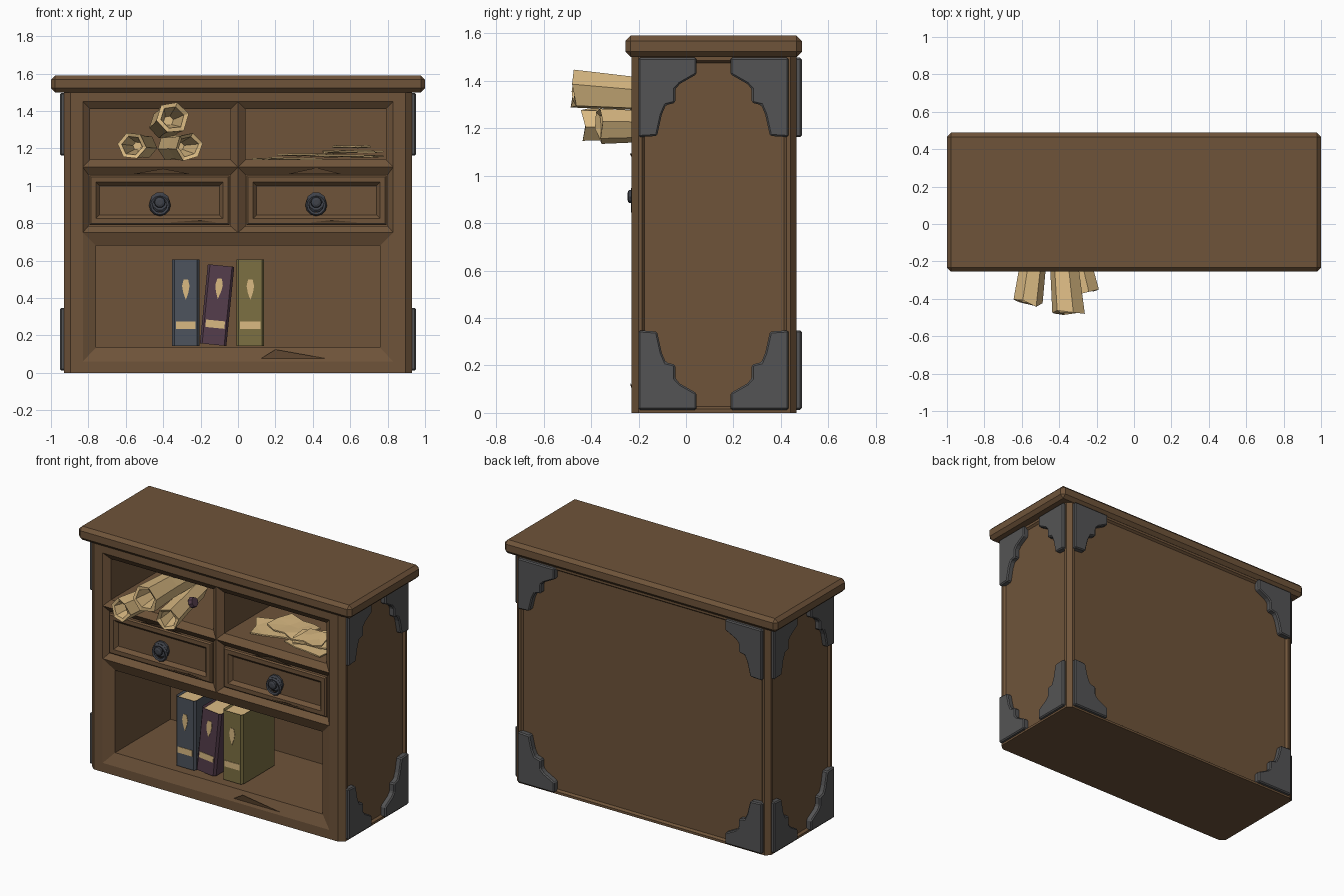
import bpy, bmesh, math, random
from mathutils import Vector, Matrix

if "Cube" in bpy.data.objects:
    bpy.data.objects.remove(bpy.data.objects["Cube"])

random.seed(4)


def mat(name, r, g, b):
    m = bpy.data.materials.new(name)
    m.diffuse_color = (r, g, b, 1)
    m.use_nodes = True
    m.node_tree.nodes["Principled BSDF"].inputs["Base Color"].default_value = m.diffuse_color
    return m


WOOD = mat("brown wood", .158, .088, .042)
IRON = mat("dark iron", .088, .088, .09)
KNOB = mat("blue grey metal", .05, .055, .068)
PAPER = mat("tan parchment", .70, .49, .225)
BLUE = mat("slate blue cloth", .075, .088, .11)
PLUM = mat("plum cloth", .09, .047, .072)
OLIVE = mat("olive cloth", .20, .16, .055)


def finish(name, bm, *mats, recalc=True, matrix=None):
    if recalc:
        bmesh.ops.recalc_face_normals(bm, faces=bm.faces)
    if matrix:
        bm.transform(matrix)
    me = bpy.data.meshes.new(name)
    bm.to_mesh(me)
    bm.free()
    for m in mats:
        me.materials.append(m)
    ob = bpy.data.objects.new(name, me)
    bpy.context.collection.objects.link(ob)
    return ob


def bevel(ob, width):
    m = ob.modifiers.new("bevel", "BEVEL")
    m.width, m.segments = width, 1
    return ob


def prism(pts, vec, bm=None):
    """Extrude a flat polygon of 3D points along vec."""
    bm = bm or bmesh.new()
    a = [bm.verts.new(p) for p in pts]
    b = [bm.verts.new(Vector(p) + Vector(vec)) for p in pts]
    n = len(pts)
    bm.faces.new(a[::-1])
    bm.faces.new(b)
    for i in range(n):
        j = (i + 1) % n
        bm.faces.new((a[i], a[j], b[j], b[i]))
    return bm


def skin(bm, rings, cap=True):
    """Bridge successive point rings and cap the last one."""
    vs = [[bm.verts.new(p) for p in r] for r in rings]
    for a, b in zip(vs, vs[1:]):
        for i in range(len(a)):
            j = (i + 1) % len(a)
            bm.faces.new((a[i], a[j], b[j], b[i]))
    if cap:
        bm.faces.new(vs[-1])


def rect(x0, x1, z0, z1, y, inset=0):
    x0, x1, z0, z1 = x0 + inset, x1 - inset, z0 + inset, z1 - inset
    return [(x0, y, z0), (x1, y, z0), (x1, y, z1), (x0, y, z1)]


# Cabinet carcass: chamfered posts, recessed side and back panels, framed front
bm = bmesh.new()
plan = [(-.895, -.23), (.895, -.23), (.93, -.2), (.93, .44),
        (.9, .465), (-.9, .465), (-.93, .44), (-.93, -.2)]
lo = [bm.verts.new((x, y, 0)) for x, y in plan]
hi = [bm.verts.new((x, y, 1.5)) for x, y in plan]
bm.faces.new(lo[::-1])
bm.faces.new(hi)
panels = []
for i in range(1, 8):
    j = (i + 1) % 8
    f = bm.faces.new((lo[i], lo[j], hi[j], hi[i]))
    if i in (2, 4, 6):
        panels.append(f)
bm.normal_update()
bmesh.ops.inset_individual(bm, faces=panels, thickness=.022, depth=0)
bmesh.ops.inset_individual(bm, faces=panels, thickness=.015, depth=-.014)
skin(bm, [rect(-.895, .895, 0, 1.5, -.23), rect(-.83, .83, .06, 1.45, -.23)], cap=False)


def cell(outer, inner, back):
    skin(bm, [rect(*outer, -.23), rect(*inner, -.2), rect(*inner, back)])


cell((-.83, .83, .06, .75), (-.76, .76, .135, .68), .38)
for s in (-1, 1):
    def side(a, b):
        return (min(s * a, s * b), max(s * a, s * b))
    cell(side(0, .83) + (1.10, 1.45), side(.04, .79) + (1.14, 1.41), .38)
    cell(side(0, .83) + (.75, 1.10), side(.04, .80) + (.785, 1.06), -.16)
finish("cabinet_body", bm, WOOD, recalc=False)

# Table top slab
bm = prism([(-1, -.255, 1.5), (1, -.255, 1.5), (1, .488, 1.5), (-1, .488, 1.5)], (0, 0, .09))
bevel(finish("top_slab", bm, WOOD), .022)

# Drawer fronts with sunk panels, and knobs
for s, tag in ((-1, "left"), (1, "right")):
    a, b = sorted((s * .045, s * .795))
    r = (a, b, .79, 1.055)
    bm = bmesh.new()
    skin(bm, [rect(*r, -.15), rect(*r, -.21), rect(*r, -.218, .008),
              rect(*r, -.218, .035), rect(*r, -.196, .055)])
    finish("drawer_front_" + tag, bm, WOOD, recalc=False)

    cx = s * .418
    bm = bmesh.new()
    prof = [(.055, -.19), (.055, -.21), (.042, -.218), (.022, -.214),
            (.02, -.222), (.03, -.232), (.027, -.242), (.014, -.247)]
    skin(bm, [[(cx + q * math.cos(t * math.pi / 5), y, .912 + q * math.sin(t * math.pi / 5))
               for t in range(10)] for q, y in prof])
    finish("drawer_knob_" + tag, bm, KNOB)
    bpy.ops.mesh.primitive_torus_add(major_segments=12, minor_segments=5, major_radius=.047,
                                     minor_radius=.011, location=(cx, -.222, .896),
                                     rotation=(math.pi / 2, 0, 0))
    ob = bpy.context.object
    ob.name = "pull_ring_" + tag
    ob.data.materials.append(KNOB)


# Splintered edges on the rails
def splinter(x0, x1, xm, z, h, y=-.222):
    bm = bmesh.new()
    p = [bm.verts.new(v) for v in ((x0, y, z), (x1, y, z), (xm, y - .014, z + h), (xm, y + .03, z))]
    for t in ((0, 1, 2), (0, 2, 3), (1, 3, 2), (0, 3, 1)):
        bm.faces.new([p[k] for k in t])
    finish("wood_splinter", bm, WOOD)


for args in ((.26, .56, .42, 1.062, .035), (-.57, -.25, -.4, 1.062, .03), (-.5, -.05, -.2, .795, .022, -.213),
             (.3, .75, .5, .795, .022, -.213), (.12, .48, .2, .075, .05)):
    splinter(*args)

# Stepped iron corner brackets: u runs along the face, v along the height
STEP = [(0, 0), (.245, 0), (.245, .07), (.175, .11), (.155, .132), (.155, .19),
        (.115, .2), (.098, .24), (.078, .33), (0, .335)]
for top in (0, 1):
    def zz(v):
        return 1.497 - v if top else .013 + v
    for s in (-1, 1):
        for back in (0, 1):
            pts = [(s * .905, .432 - u if back else -.2 + u, zz(v)) for u, v in STEP]
            bevel(finish("side_bracket", prism(pts, (s * .046, 0, 0)), IRON), .007)
        pts = [(s * (.895 - u * 1.1), .44, zz(v)) for u, v in STEP]
        bevel(finish("back_bracket", prism(pts, (0, .048, 0)), IRON), .007)


# Books: cloth covers, sunk page blocks, pale band and emblem on the spine
def book(name, cloth, x, w, h, tilt=0, lift=0):
    h2, f, d = w / 2, -.155, .335
    M = Matrix.Translation((x, 0, .145 + lift)) @ Matrix.Rotation(tilt, 4, 'Y')
    bm = prism([(-h2 + .012, f, 0), (h2 - .012, f, 0), (h2, f + .015, 0), (h2, f + d, 0),
                (-h2, f + d, 0), (-h2, f + .015, 0)], (0, 0, h))
    bmesh.ops.recalc_face_normals(bm, faces=bm.faces)
    pages = [q for q in bm.faces if abs(q.normal.z) > .9 or q.normal.y > .9]
    bmesh.ops.inset_individual(bm, faces=pages, thickness=.01, depth=-.012)
    for q in pages:
        q.material_index = 1
    finish(name, bm, cloth, PAPER, matrix=M)
    b = h2 - .02
    bm = prism(rect(-b, b, .09, .13, f + .002), (0, -.005, 0))
    prism([(u, f + .002, v) for u, v in ((0, .245), (.014, .285), (.02, .32), (.012, .355),
           (-.012, .355), (-.02, .32), (-.014, .285))], (0, -.005, 0), bm)
    finish(name + "_spine_marks", bm, PAPER, matrix=M)


book("blue_book", BLUE, -.279, .146, .46)
book("plum_book", PLUM, -.133, .142, .425, .1, .006)
book("olive_book", OLIVE, .066, .148, .46)


# Rolled parchments: irregular six-sided tubes with hollow ends
def scroll(name, front, back, r):
    front, back = Vector(front), Vector(back)
    ax = (back - front).normalized()
    rx = ax.cross(Vector((0, 0, 1))).normalized()
    rz = rx.cross(ax)
    wob = [random.uniform(.88, 1.06) for _ in range(6)]
    turn = random.uniform(0, 1)

    def ring(t, q, uneven=0):
        c = front.lerp(back, t)
        return [c + ax * random.uniform(0, uneven) + q * wob[k] *
                (math.cos(k * math.pi / 3 + turn) * rx + math.sin(k * math.pi / 3 + turn) * rz)
                for k in range(6)]
    bm = bmesh.new()
    c0 = ring(.55, r * .3)
    skin(bm, [c0, ring(1, r * .62), ring(1, r * .88), ring(.5, r * .87),
              ring(0, r, .03), ring(.02, r * .72, .02), ring(.45, r * .3)])
    finish(name, bm, PAPER)


scroll("scroll_left", (-.57, -.44, 1.215), (-.5, .08, 1.21), .083)
scroll("scroll_top", (-.35, -.49, 1.368), (-.40, .06, 1.325), .09)
scroll("scroll_right", (-.262, -.375, 1.212), (-.37, .1, 1.21), .078)

# Wax seal on the right scroll
M = Matrix.Translation((-.235, -.13, 1.245)) @ Matrix.Rotation(math.radians(65), 4, 'Y')
bm = bmesh.new()
bmesh.ops.create_cone(bm, cap_ends=True, segments=8, radius1=.036, radius2=.03, depth=.025)
finish("wax_seal", bm, PLUM, matrix=M)


# Loose crumpled sheets in the right compartment
def sheet(x, y, z, w, d, turn):
    bm = bmesh.new()
    bmesh.ops.create_grid(bm, x_segments=3, y_segments=2, size=.5)
    for v in bm.verts:
        v.co.x = v.co.x * w + random.uniform(-.018, .018)
        v.co.y = v.co.y * d + random.uniform(-.018, .018)
        v.co.z = random.uniform(0, .012)
    bmesh.ops.triangulate(bm, faces=bm.faces)
    M = Matrix.Translation((x, y, z)) @ Matrix.Rotation(turn, 4, 'Z')
    ob = finish("paper_sheet", bm, PAPER, matrix=M)
    m = ob.modifiers.new("thickness", "SOLIDIFY")
    m.thickness, m.offset = .008, 1


sheet(.27, .02, 1.143, .3, .24, .35)
sheet(.36, .06, 1.156, .28, .22, -.3)
sheet(.60, -.04, 1.150, .3, .24, -.2)
sheet(.60, -.02, 1.172, .28, .22, .3)
sheet(.60, -.06, 1.198, .19, .2, .1)
